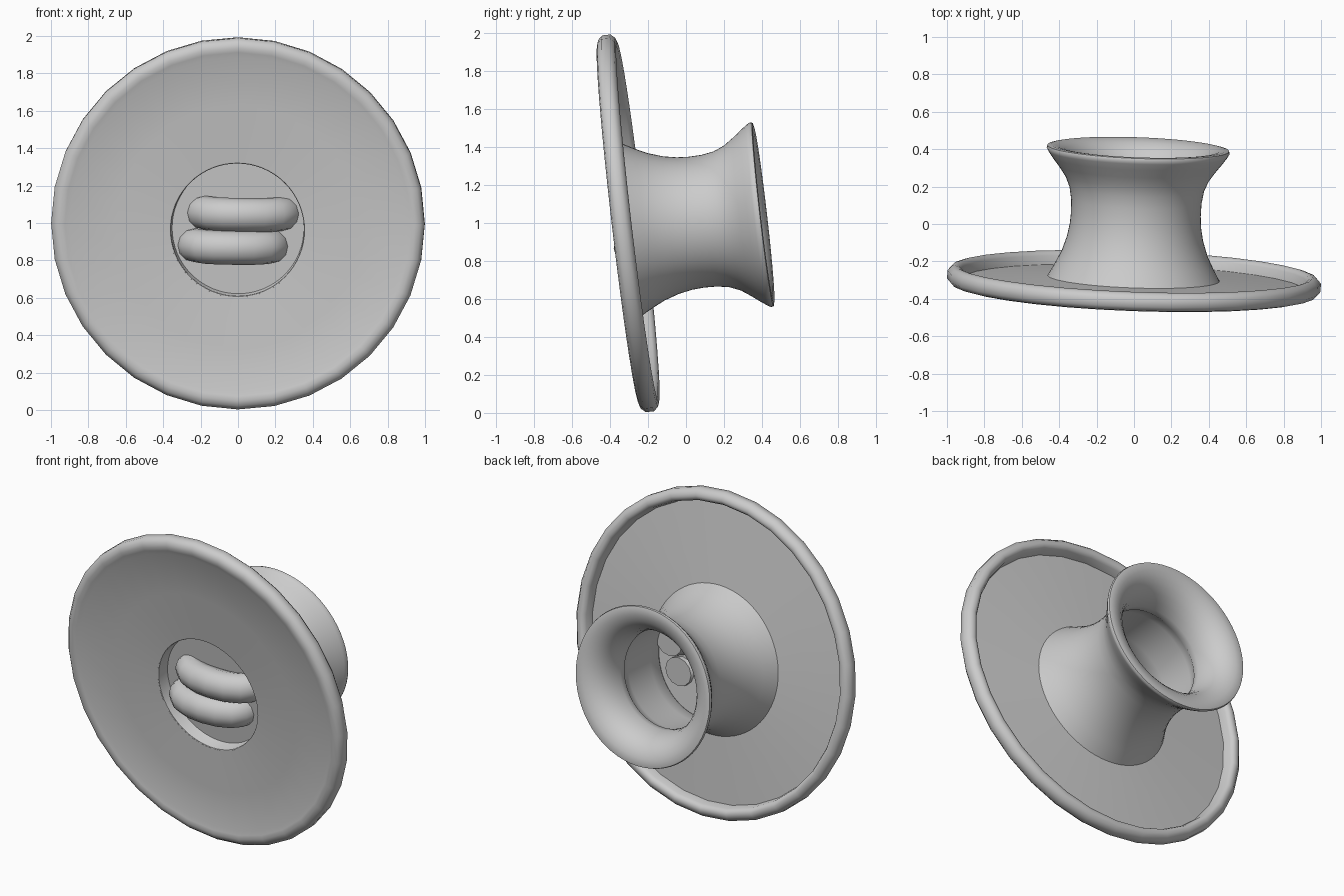
import bpy, bmesh
from math import sin, cos, pi
from mathutils import Vector, Matrix

if "Cube" in bpy.data.objects:
    bpy.data.objects.remove(bpy.data.objects["Cube"])

# tilted main axis, pointing to the back
N = Vector((0.036, 0.993, 0.115)).normalized()
X = (Vector((1, 0, 0)) - N * N.x).normalized()
Y = N.cross(X)
HUB = Vector((-0.003, -0.305, 0.963))
DISC = Vector((0.0, -0.305, 0.9985))


def finish(name, bm, angle=50):
    bmesh.ops.recalc_face_normals(bm, faces=bm.faces)
    me = bpy.data.meshes.new(name)
    bm.to_mesh(me)
    bm.free()
    ob = bpy.data.objects.new(name, me)
    bpy.context.collection.objects.link(ob)
    bpy.ops.object.select_all(action='DESELECT')
    ob.select_set(True)
    bpy.context.view_layer.objects.active = ob
    bpy.ops.object.shade_smooth_by_angle(angle=angle * pi / 180)
    return ob


def lathe(name, profile, sides, centre):
    """Revolve a closed (radius, depth) profile; centre(r) gives each ring's middle."""
    bm = bmesh.new()
    rings = []
    for r, t in profile:
        c = centre(r) + N * t
        rings.append([bm.verts.new(c + r * (X * cos(2 * pi * i / sides) + Y * sin(2 * pi * i / sides)))
                      for i in range(sides)])
    for a, b in zip(rings, rings[1:] + rings[:1]):
        for i in range(sides):
            j = (i + 1) % sides
            bm.faces.new((a[i], a[j], b[j], b[i]))
    return finish(name, bm)


def disc_centre(r):
    k = min(max((r - 0.38) / 0.53, 0), 1)
    return HUB.lerp(DISC, k)


# wide dished disc with rolled rim
lathe("disc", [(0.365, 0.006), (0.65, -0.017), (0.90, -0.038), (0.925, -0.047), (0.95, -0.052),
               (0.978, -0.045), (0.999, -0.022), (0.999, 0.022), (0.978, 0.045), (0.955, 0.052),
               (0.935, 0.045), (0.924, 0.028), (0.915, -0.019), (0.65, 0.001), (0.365, 0.022)],
      32, disc_centre)

# waisted hollow neck: straight front recess, wide bore, rolled back lip
lathe("neck", [(0.368, 0.006), (0.359, 0.008), (0.356, 0.014), (0.355, 0.08),
               (0.337, 0.11), (0.33, 0.20), (0.328, 0.42), (0.318, 0.47), (0.302, 0.49),
               (0.302, 0.53), (0.312, 0.585), (0.332, 0.635), (0.36, 0.672), (0.395, 0.70),
               (0.435, 0.716), (0.468, 0.72), (0.486, 0.716),
               (0.49, 0.703), (0.48, 0.685), (0.455, 0.65), (0.42, 0.605), (0.384, 0.553),
               (0.36, 0.495), (0.349, 0.43), (0.347, 0.36), (0.351, 0.30), (0.364, 0.23),
               (0.39, 0.15), (0.414, 0.10), (0.440, 0.05), (0.464, 0.008)],
      64, lambda r: HUB)

# thin floor closing the front recess
bm = bmesh.new()
bmesh.ops.create_cone(bm, cap_ends=True, segments=64, radius1=0.355, radius2=0.355, depth=0.012)
rot = Matrix((X, Y, N)).transposed().to_4x4()
bmesh.ops.transform(bm, matrix=Matrix.Translation(HUB + N * 0.09) @ rot, verts=bm.verts)
finish("recess_floor", bm)


# two bent coils bulging out of the recess
def coil(name, cx, cz, half):
    bm = bmesh.new()
    n, m, rad = 8, 12, 0.091
    rings = []
    for i in range(n + 1):
        a = pi * i / n
        p = Vector((cx - half * cos(a), -0.185 - 0.105 * sin(a) ** 0.8,
                    cz + 0.003 * cos(a) + 0.012 * abs(cos(a)) ** 4))
        out = Vector((-cos(a), -sin(a), 0))
        rings.append([bm.verts.new(p + rad * (out * cos(2 * pi * k / m) + Vector((0, 0, 1)) * sin(2 * pi * k / m)))
                      for k in range(m)])
    for a, b in zip(rings, rings[1:]):
        for k in range(m):
            j = (k + 1) % m
            bm.faces.new((a[k], a[j], b[j], b[k]))
    bm.faces.new(rings[0])
    bm.faces.new(rings[-1])
    return finish(name, bm)


coil("upper_coil", 0.030, 1.043, 0.220)
coil("lower_coil", -0.025, 0.868, 0.210)
